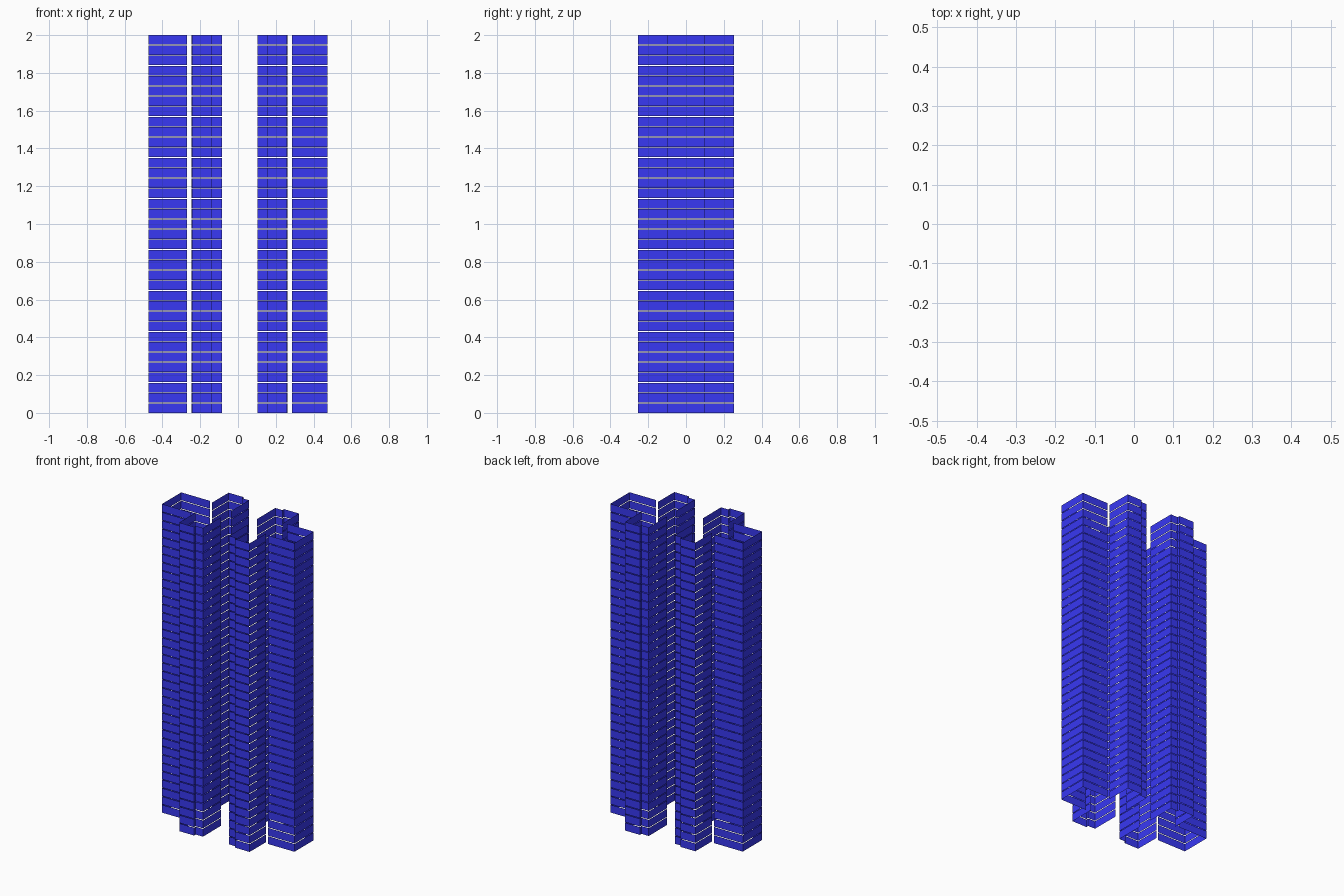
import bpy, bmesh

if "Cube" in bpy.data.objects:
    bpy.data.objects.remove(bpy.data.objects["Cube"])

FLOORS = 37
HEIGHT = 2.0
GAP = 0.004
CENTRE = 0.008          # the inner bays sit slightly right of centre

blue = bpy.data.materials.new("blue_facade")
blue.diffuse_color = (0.04, 0.04, 0.9, 1)
blue.use_nodes = True
blue.node_tree.nodes["Principled BSDF"].inputs["Base Color"].default_value = blue.diffuse_color


def facade(name, path):
    """Thin wall following a plan path, split into one band per floor."""
    bm = bmesh.new()
    pitch = (HEIGHT + GAP) / FLOORS
    for i in range(FLOORS):
        z0 = i * pitch
        z1 = z0 + pitch - GAP
        low = [bm.verts.new((x, y, z0)) for x, y in path]
        high = [bm.verts.new((x, y, z1)) for x, y in path]
        for k in range(len(path) - 1):
            bm.faces.new((low[k], low[k + 1], high[k + 1], high[k]))
    mesh = bpy.data.meshes.new(name)
    bm.to_mesh(mesh)
    bm.free()
    mesh.materials.append(blue)
    obj = bpy.data.objects.new(name, mesh)
    bpy.context.collection.objects.link(obj)


# Plan outlines for the right side, front-to-back mirrored where needed
wing = [(0.277, -0.1), (0.475, -0.1), (0.475, 0.097), (0.277, 0.097)]
bay = [(0.094, 0.05), (0.094, 0.236), (0.146, 0.236), (0.146, 0.253),
       (0.252, 0.253), (0.253, 0.165), (0.253, 0.085)]

for side, sx in (("left", -1), ("right", 1)):
    # Side wing: the outer corners stay on the overall width
    path = [(sx * x + (CENTRE if x < 0.4 else 0), y) for x, y in wing]
    facade(side + "_wing_wall", path if sx > 0 else path[::-1])
    # Projecting bays at front and back, with a stepped end wall
    for end, sy in (("front", -1), ("back", 1)):
        path = [(sx * x + CENTRE, sy * y) for x, y in bay]
        facade(end + "_" + side + "_bay_wall",
               path[::-1] if sx * sy > 0 else path)
